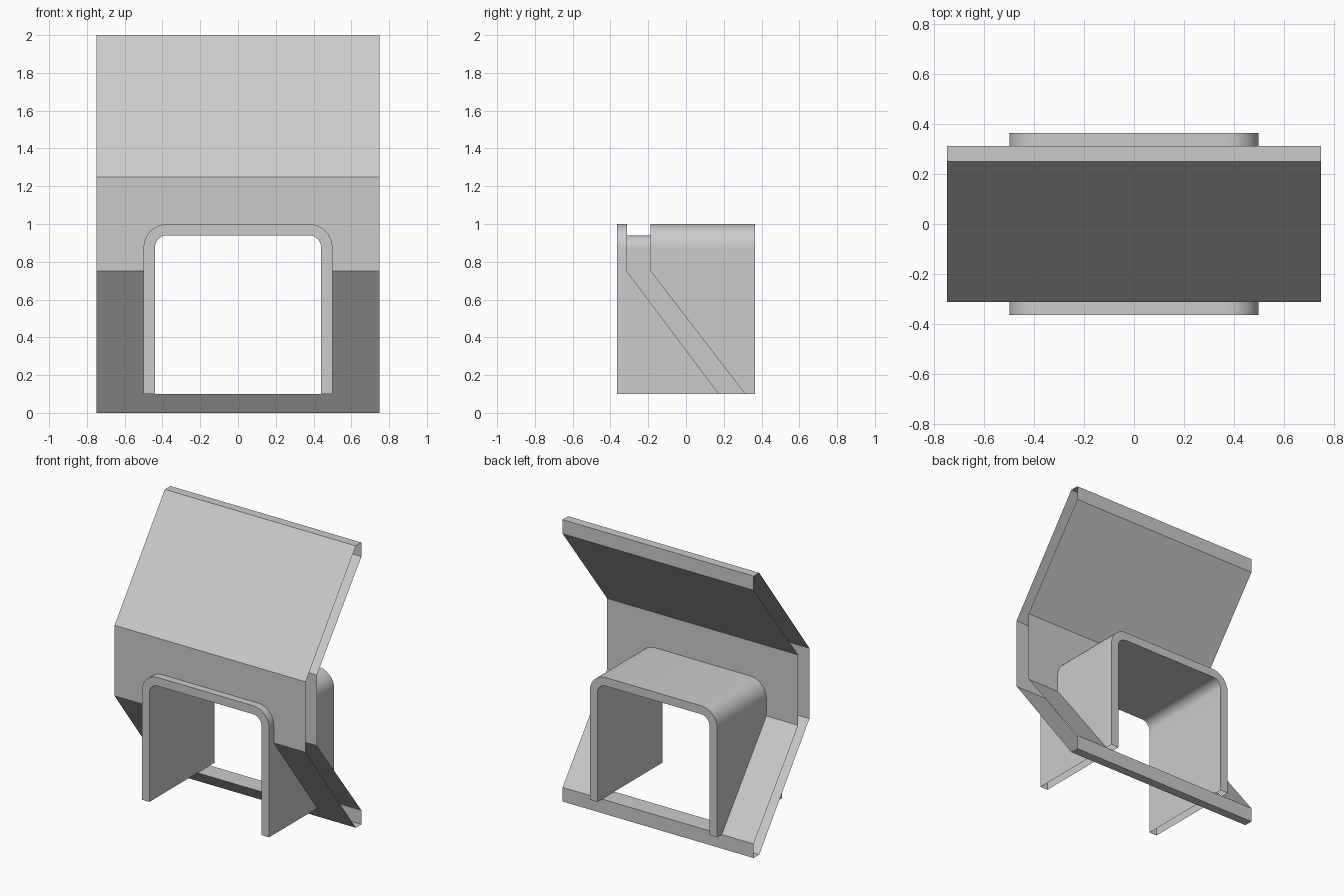
import bpy, bmesh, math
from mathutils import Vector

if "Cube" in bpy.data.objects:
    bpy.data.objects.remove(bpy.data.objects["Cube"], do_unlink=True)

mat = bpy.data.materials.new("plain_grey")
mat.use_nodes = True
grey = (0.6, 0.6, 0.6, 1)
mat.diffuse_color = grey
mat.node_tree.nodes["Principled BSDF"].inputs["Base Color"].default_value = grey

W, A, T, D = 0.75, 0.5, 0.06, 0.365      # panel half width, arch half width, wall, arch half depth
LEVELS = [0, 0.1, 0.75, 1.25, 1.9, 2]
FRONT = [0.25, 0.175, -0.3125, -0.3125, 0.175, 0.25]
BACK = [0.3125, 0.3125, -0.1875, -0.1875, 0.3125, 0.3125]


def depth(rows, z):
    """Depth of a panel skin at height z."""
    for i in range(len(LEVELS) - 1):
        if z <= LEVELS[i + 1] + 1e-6:
            t = (z - LEVELS[i]) / (LEVELS[i + 1] - LEVELS[i])
            return rows[i] + t * (rows[i + 1] - rows[i])
    return rows[-1]


def face(bm, pts, toward):
    """Add a face whose normal points along the given direction."""
    f = bm.faces.new([bm.verts.new(p) for p in pts])
    f.normal_update()
    if f.normal.dot(Vector(toward)) < 0:
        f.normal_flip()


def finish(bm, name):
    bmesh.ops.remove_doubles(bm, verts=bm.verts, dist=0.0002)
    mesh = bpy.data.meshes.new(name)
    bm.to_mesh(mesh)
    bm.free()
    mesh.materials.append(mat)
    ob = bpy.data.objects.new(name, mesh)
    bpy.context.collection.objects.link(ob)
    bpy.ops.object.select_all(action='DESELECT')
    ob.select_set(True)
    bpy.context.view_layer.objects.active = ob
    bpy.ops.object.shade_smooth_by_angle(angle=math.radians(30))


def arch_line(half, top, radius, steps=8):
    """Rounded doorway outline in x and z, from the right foot to the left foot."""
    line = [(half, LEVELS[1]), (half, LEVELS[2])]
    for side, start in ((1, 0), (-1, 90)):
        for i in range(steps + 1):
            a = math.radians(start + 90 * i / steps)
            line.append((side * (half - radius) + radius * math.cos(a),
                         top - radius + radius * math.sin(a)))
    return line + [(-half, LEVELS[2]), (-half, LEVELS[1])]


outer = arch_line(A, 1, 0.125)
inner = arch_line(A - T, 1 - T, 0.125 - T)

# Folded panel: front and back skins around the doorway, open at both ends
bm = bmesh.new()
for rows, way in ((FRONT, -1), (BACK, 1)):
    def skin(outline):
        face(bm, [(x, depth(rows, z), z) for x, z in outline], (0, way, 0))

    def band(x0, x1, z0, z1):
        skin([(x0, z0), (x1, z0), (x1, z1), (x0, z1)])

    z = LEVELS
    band(-W, W, z[0], z[1])
    band(-W, -A, z[1], z[2])
    band(A, W, z[1], z[2])
    skin([(-W, z[2]), (-W, z[3]), (W, z[3]), (W, z[2])] + outer[1:-1])
    band(-W, W, z[3], z[4])
    band(-W, W, z[4], z[5])

# Top edge, bottom edge and door sill
for half, z, up in ((W, LEVELS[0], -1), (W, LEVELS[-1], 1), (A, LEVELS[1], 1)):
    f, b = depth(FRONT, z), depth(BACK, z)
    face(bm, [(-half, f, z), (half, f, z), (half, b, z), (-half, b, z)], (0, 0, up))
finish(bm, "folded_panel")

# Arch: outer walls stop at the panel skins, inner wall runs through
bm = bmesh.new()


def wall(p, q, y0, y1, sign):
    out = (sign * (q[1] - p[1]), 0, sign * (p[0] - q[0]))
    face(bm, [(p[0], y0(p[1]), p[1]), (q[0], y0(q[1]), q[1]),
              (q[0], y1(q[1]), q[1]), (p[0], y1(p[1]), p[1])], out)


def near(z): return -D
def far(z): return D
def front_skin(z): return depth(FRONT, z)
def back_skin(z): return depth(BACK, z)


for i in range(len(outer) - 1):
    p, q, r, s = outer[i], outer[i + 1], inner[i + 1], inner[i]
    wall(p, q, near, front_skin, 1)
    wall(p, q, back_skin, far, 1)
    wall(s, r, near, far, -1)
    for y in (-D, D):
        face(bm, [(c[0], y, c[1]) for c in (p, q, r, s)], (0, y, 0))
finish(bm, "arch")
